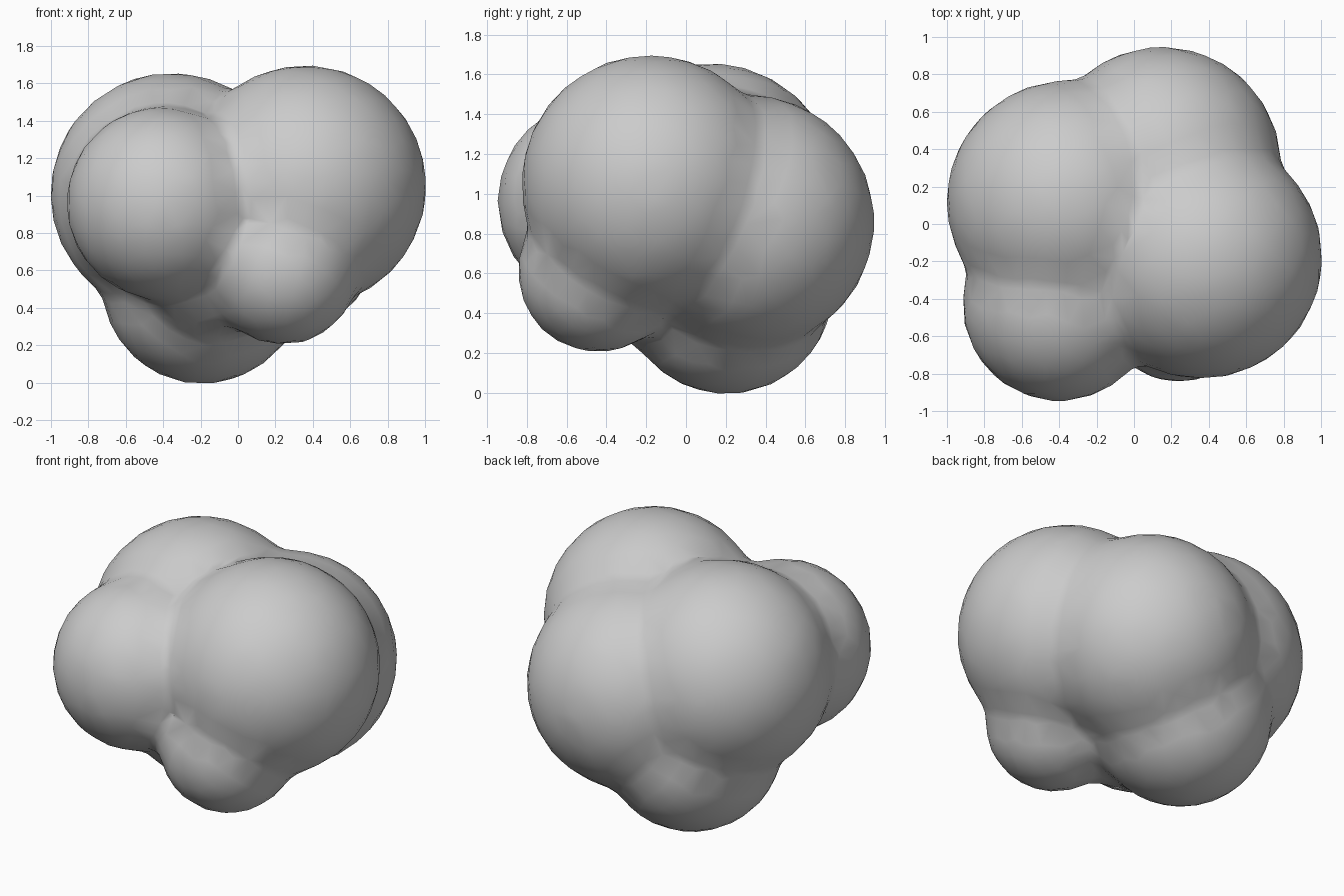
import bpy, bmesh
from mathutils import Matrix

if "Cube" in bpy.data.objects:
    bpy.data.objects.remove(bpy.data.objects["Cube"])

# Overlapping lobes: (centre, radius)
lobes = [
    ((0.36, -0.18, 1.05), 0.65),    # large right lobe
    ((-0.355, 0.12, 1.01), 0.65),   # large left lobe
    ((0.15, 0.31, 0.86), 0.64),     # back lobe
    ((-0.40, -0.43, 0.96), 0.52),   # front left lobe
    ((-0.19, 0.205, 0.53), 0.54),   # bottom lobe
    ((0.24, -0.44, 0.61), 0.41),    # lower front lobe
    ((-0.15, -0.20, 0.62), 0.38),   # lower middle filler
]

bm = bmesh.new()
for centre, radius in lobes:
    bmesh.ops.create_icosphere(bm, subdivisions=4, radius=radius,
                               matrix=Matrix.Translation(centre))
mesh = bpy.data.meshes.new("blob_cluster")
bm.to_mesh(mesh)
bm.free()
cluster = bpy.data.objects.new("blob_cluster", mesh)
bpy.context.collection.objects.link(cluster)

# Fuse the lobes into one skin, soften the creases, thin out to a coarse smooth mesh
remesh = cluster.modifiers.new("fuse", 'REMESH')
remesh.mode = 'VOXEL'
remesh.voxel_size = 0.045
remesh.use_smooth_shade = True
soften = cluster.modifiers.new("soften", 'SMOOTH')
soften.factor = 0.5
soften.iterations = 10
thin = cluster.modifiers.new("thin", 'DECIMATE')
thin.ratio = 0.12
